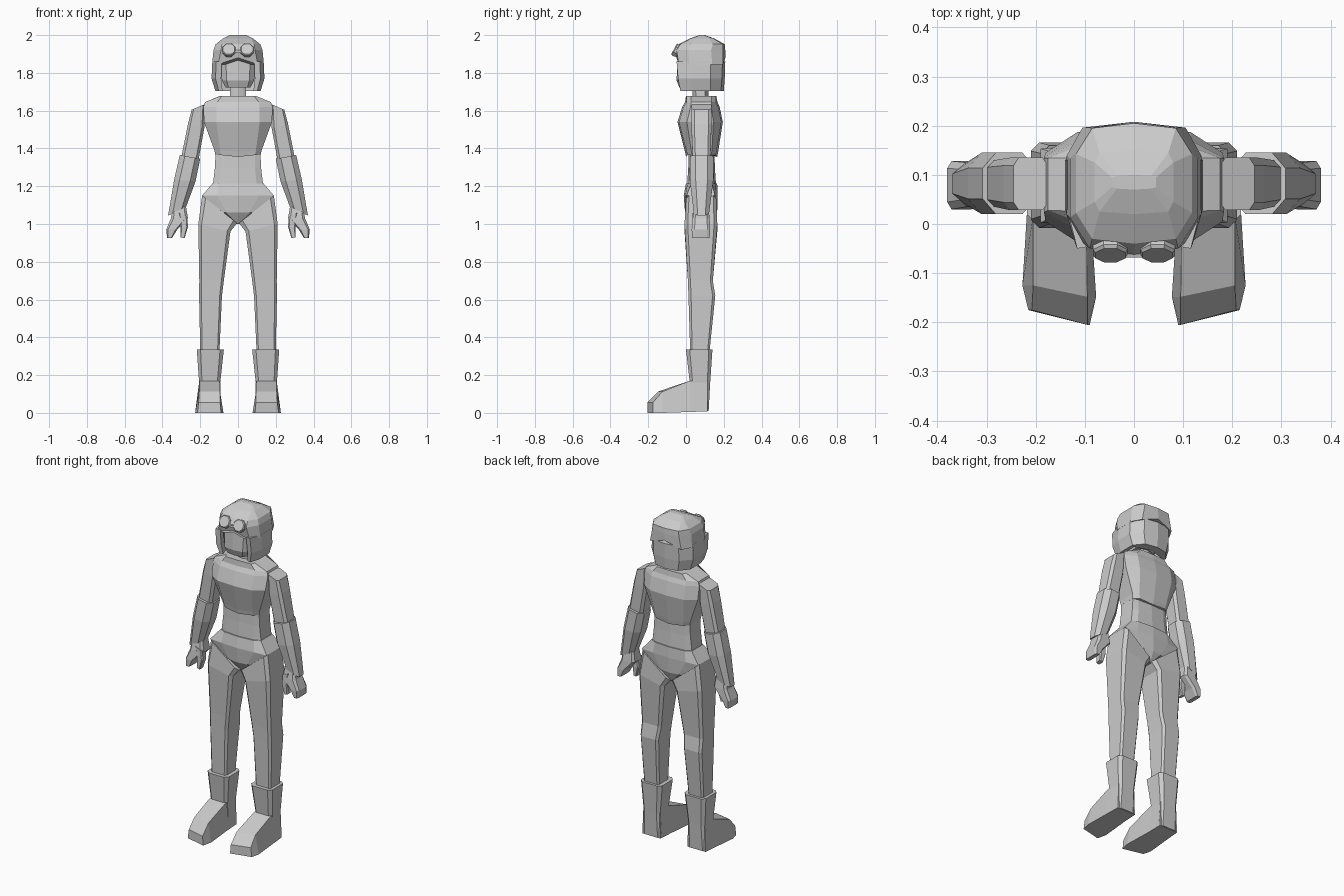
import bpy, bmesh, math
from mathutils import Matrix, Vector

grey = bpy.data.materials.new("light grey")
grey.diffuse_color = (0.6, 0.6, 0.6, 1)


def loft(name, rings, flip=1):
    """Skin closed rings of equal length and cap both ends."""
    bm = bmesh.new()
    vs = [[bm.verts.new((p[0] * flip, p[1], p[2])) for p in r] for r in rings]
    n = len(vs[0])
    for a, b in zip(vs, vs[1:]):
        for i in range(n):
            bm.faces.new((a[i], a[(i + 1) % n], b[(i + 1) % n], b[i]))
    bm.faces.new(vs[0])
    bm.faces.new(vs[-1])
    bmesh.ops.recalc_face_normals(bm, faces=bm.faces)
    me = bpy.data.meshes.new(name)
    bm.to_mesh(me)
    bm.free()
    me.materials.append(grey)
    ob = bpy.data.objects.new(name, me)
    bpy.context.collection.objects.link(ob)
    return ob


def body(z, w, a, y0, y1, s, bow=0.008, dip=0.0):
    """Symmetric ten-sided section: half width w, flat half width a, side half depth s."""
    m = (y0 + y1) / 2
    half = [(0, y0, z - dip), (a, y0 + bow, z), (w, m - s, z),
            (w, m + s, z), (a, y1 - bow, z), (0, y1, z - dip)]
    return half + [(-x, y, h) for x, y, h in half[-2:0:-1]]


def limb(c, xo, zo, xi, zi, y0, y1):
    """Chamfered box section between an outer and an inner edge."""
    uv = [(c, 0), (1 - c, 0), (1, c), (1, 1 - c), (1 - c, 1), (c, 1), (0, 1 - c), (0, c)]
    return [(xo + (xi - xo) * u, y0 + (y1 - y0) * v, zo + (zi - zo) * u) for u, v in uv]


# Torso
loft("chest", [body(1.365, .12, .09, .0, .165, .05, dip=.01),
               body(1.39, .125, .095, -.005, .17, .055, dip=.01),
               body(1.54, .18, .115, -.045, .195, .07),
               body(1.62, .183, .115, -.02, .178, .055),
               body(1.645, .175, .11, -.005, .167, .053),
               body(1.678, .095, .085, .0, .16, .055, .003)])
loft("waist", [body(1.19, .135, .1, .005, .16, .05),
               body(1.3, .122, .09, .012, .153, .05),
               body(1.4, .118, .09, .015, .15, .05)])
loft("pelvis", [body(1.0, .012, .008, .03, .14, .03, .003),
                body(1.06, .085, .06, -.005, .165, .07),
                body(1.15, .19, .11, -.012, .168, .075),
                body(1.215, .135, .1, .0, .165, .055)])
loft("neck", [body(1.65, .045, .03, .035, .12, .025), body(1.78, .038, .025, .035, .115, .025)])

# Head: face block, helmet dome and the wrap-around lower helmet
loft("face", [body(1.722, .065, .05, -.035, .12, .05),
              body(1.76, .085, .06, -.05, .13, .05),
              body(1.88, .1, .065, -.045, .13, .05)])
loft("helmet_dome", [body(1.845, .137, .105, -.05, .208, .06, .012, -.035),
                     body(1.92, .13, .09, -.062, .208, .06, .012),
                     body(1.952, .118, .085, -.04, .205, .06, .01),
                     body(1.982, .08, .07, .02, .15, .04, .005),
                     body(2.0, .045, .035, .07, .1, .01, .002)])


def skirt(z, w, f, b, t):
    """U-shaped section, open at the front; t is the wall thickness."""
    half = [(0, b, z), (w * .62, b - .015, z), (w, .13, z), (w, .03, z), (w * .85, f, z),
            (w * .85 - t, f + .005, z), (w - t, .03, z), (w - t, .12, z), (0, b - .05, z)]
    return half + [(-x, y, h) for x, y, h in half[-2:0:-1]]


loft("helmet_lower", [skirt(1.705, .12, -.03, .2, .02),
                      skirt(1.77, .14, -.042, .205, .03),
                      skirt(1.86, .136, -.05, .208, .03)])

for side, f in (("left", 1), ("right", -1)):
    # Legs
    legs = [(.19, 1.15, .005, 1.005, .0, .16), (.21, 1.0, .04, .96, -.008, .166),
            (.205, .70, .075, .70, .01, .142), (.206, .62, .085, .62, .013, .155),
            (.2, .33, .098, .33, .022, .125), (.19, .2, .105, .2, .035, .115)]
    loft(side + "_leg", [limb(.1, *r) for r in legs], f)

    # Boots: shaft and wedge foot
    loft(side + "_boot_shaft", [limb(.14, *r) for r in (
        (.218, .335, .075, .335, .0, .14), (.206, .16, .094, .16, .02, .128),
        (.212, .01, .09, .01, .02, .12))], f)
    feet = []
    # y at outer and inner side, bottom x outer/inner, top x outer/inner, bottom z, top z
    for yo, yi, bo, bi, to, ti, zb, zt in (
            (.115, .115, .213, .09, .206, .095, .008, .165),
            (.02, .02, .218, .088, .205, .097, .005, .17),
            (-.125, -.148, .227, .077, .205, .095, .0, .113),
            (-.175, -.205, .215, .09, .208, .095, .0, .055)):
        feet.append([(bo, yo, zb), (bi, yi, zb), (ti, yi, zt), (to, yo, zt)])
    loft(side + "_foot", feet, f)

    # Arms
    loft(side + "_upper_arm", [limb(.15, *r) for r in (
        (.245, 1.605, .175, 1.635, .028, .135), (.265, 1.53, .178, 1.51, .028, .135),
        (.297, 1.37, .207, 1.35, .035, .13), (.315, 1.25, .235, 1.25, .04, .12))], f)
    loft(side + "_glove_cuff", [limb(.25, *r) for r in (
        (.308, 1.365, .2, 1.345, .02, .145), (.338, 1.235, .225, 1.225, .02, .145),
        (.37, 1.045, .275, 1.09, .042, .122))], f)
    loft(side + "_hand", [limb(.15, *r) for r in (
        (.345, 1.09, .275, 1.09, .045, .118), (.355, 1.03, .265, 1.03, .035, .125),
        (.38, .97, .322, .97, .03, .128), (.375, .925, .35, .925, .033, .125))], f)
    loft(side + "_thumb", [limb(.15, *r) for r in (
        (.315, 1.06, .268, 1.04, .035, .08), (.305, .985, .265, .985, .035, .08),
        (.305, .93, .283, .925, .037, .075))], f)

    # Goggles: stubby eight-sided cups tilted upward
    tilt = Matrix.Rotation(math.radians(62), 3, 'X')
    cups = []
    for r, h in ((.03, -.025), (.038, .0), (.038, .012), (.033, .018)):
        ring = []
        for k in range(8):
            a = math.tau * (k + .5) / 8
            ring.append(tilt @ Vector((r * math.cos(a), r * math.sin(a), h))
                        + Vector((.048, -.048, 1.918)))
        cups.append(ring)
    loft(side + "_goggle", cups, f)

# Goggle bridge between the cups
loft("goggle_bridge", [[(x, y, z) for y, z in ((-.068, 1.905), (-.068, 1.918), (-.04, 1.925), (-.04, 1.905))]
                       for x in (-.02, .02)])
